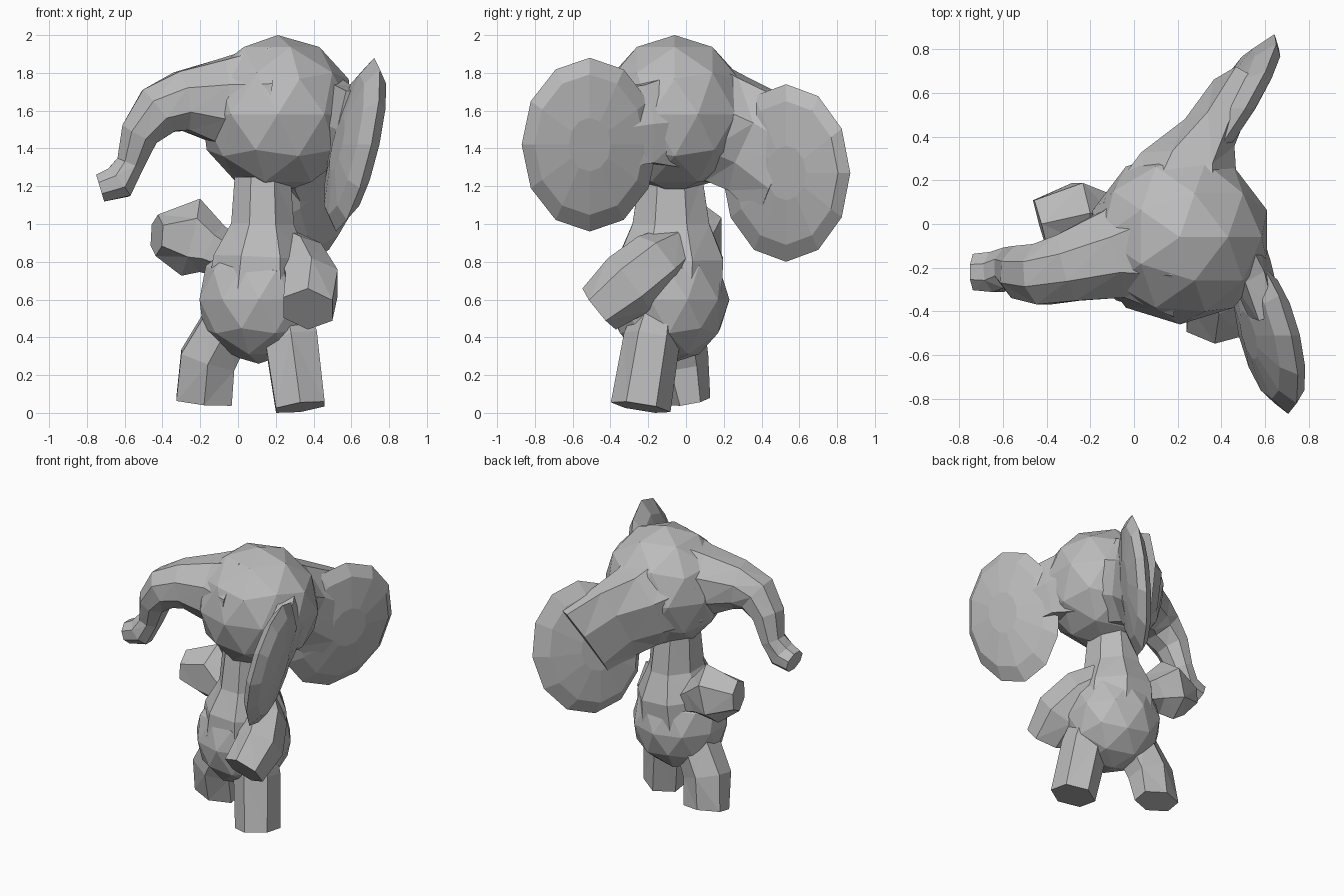
import bpy, bmesh, math
from mathutils import Vector, Matrix

cube = bpy.data.objects.get("Cube")
if cube:
    bpy.data.objects.remove(cube)

grey = bpy.data.materials.new("elephant_grey")
grey.use_nodes = True
shade = (.5, .5, .5, 1)
grey.diffuse_color = shade
grey.node_tree.nodes["Principled BSDF"].inputs["Base Color"].default_value = shade

ALONG_X, ALONG_Y, ALONG_Z = Matrix.Identity(3)


def finish(name, bm):
    """Turn a bmesh into a flat shaded, triangulated grey object."""
    bmesh.ops.recalc_face_normals(bm, faces=bm.faces)
    bmesh.ops.triangulate(bm, faces=bm.faces)
    mesh = bpy.data.meshes.new(name)
    bm.to_mesh(mesh)
    bm.free()
    mesh.materials.append(grey)
    obj = bpy.data.objects.new(name, mesh)
    bpy.context.scene.collection.objects.link(obj)
    return obj


def blob(name, center, radii):
    """Faceted ellipsoid."""
    bm = bmesh.new()
    place = Matrix.Translation(center) @ Matrix.Diagonal(radii).to_4x4()
    bmesh.ops.create_icosphere(bm, subdivisions=2, radius=1, matrix=place)
    return finish(name, bm)


def skin(name, rings):
    """Bridge equal-length rings of points and cap both ends."""
    bm = bmesh.new()
    loops = [[bm.verts.new(point) for point in ring] for ring in rings]
    for lower, upper in zip(loops, loops[1:]):
        for i in range(len(lower)):
            bm.faces.new((lower[i - 1], lower[i], upper[i], upper[i - 1]))
    bm.faces.new(loops[0])
    bm.faces.new(loops[-1])
    return finish(name, bm)


def limb(name, wide_axis, sides, *stations):
    """Sweep an oval along stations of (x, y, z, half width, half depth)."""
    centers = [Vector(station[:3]) for station in stations]
    last = len(centers) - 1
    rings = []
    for i, center in enumerate(centers):
        along = centers[min(i + 1, last)] - centers[max(i - 1, 0)]
        along.normalize()
        across = (wide_axis - along * along.dot(wide_axis)).normalized()
        deep = along.cross(across)
        width, depth = stations[i][3:]
        angles = [math.tau * (side + .5) / sides for side in range(sides)]
        rings.append([center + across * width * math.cos(angle)
                      + deep * depth * math.sin(angle) for angle in angles])
    return skin(name, rings)


def ear(name, center, half_width, half_height, slope_y, slope_z, sides=12):
    """Domed oval slab leaning sideways by the two slopes."""
    rings = []
    for layer in range(-2, 3):
        latitude = layer * math.pi / 5
        ring = []
        for side in range(sides):
            angle = math.tau * side / sides
            y = half_width * math.cos(angle) * math.cos(latitude)
            z = half_height * math.sin(angle) * math.cos(latitude)
            x = slope_y * y + slope_z * z + math.sin(latitude) / 10
            ring.append(Vector(center) + Vector((x, y, z)))
        rings.append(ring)
    return skin(name, rings)


# Head, and trunk flowing out of it sideways and down
blob("head", (.21, -.06, 1.58), (.42, .4, .42))
limb("trunk", ALONG_Y, 8,
     (.1, -.1, 1.62, .36, .35),
     (-.1, -.14, 1.65, .22, .24),
     (-.3, -.2, 1.65, .17, .17),
     (-.42, -.23, 1.6, .15, .15),
     (-.52, -.22, 1.48, .13, .11),
     (-.57, -.2, 1.32, .1, .08),
     (-.63, -.22, 1.22, .1, .1),
     (-.73, -.22, 1.19, .09, .08))

# Ears and the roots that blend them into the head
ear("left_ear", (.44, .53, 1.27), .34, .47, .6, .15)
limb("left_ear_root", ALONG_Z, 8,
     (.2, 0, 1.56, .37, .38),
     (.24, .22, 1.5, .31, .25),
     (.32, .37, 1.43, .31, .14),
     (.42, .55, 1.3, .35, .11))
ear("right_ear", (.62, -.51, 1.42), .36, .46, -.24, .22)
limb("right_ear_root", ALONG_Z, 6,
     (.4, -.06, 1.55, .3, .2),
     (.54, -.22, 1.53, .24, .1),
     (.6, -.4, 1.5, .24, .08))

# Round belly with a chest narrowing to the neck
blob("belly", (.11, -.09, .6), (.33, .32, .34))
limb("chest", ALONG_X, 8,
     (.11, -.09, .6, .3, .3),
     (.12, -.08, .82, .27, .3),
     (.13, -.08, 1, .18, .22),
     (.13, -.08, 1.25, .16, .18))

# Right arm raised outward, left arm reaching forward
limb("right_arm", ALONG_Y, 6,
     (0, 0, .8, .1, .1),
     (-.14, .02, .87, .13, .14),
     (-.25, .05, .93, .16, .21),
     (-.43, 0, .94, .13, .11))
limb("left_arm", ALONG_X, 6,
     (.24, -.05, .87, .11, .13),
     (.33, -.15, .8, .14, .17),
     (.39, -.3, .68, .16, .18),
     (.37, -.46, .55, .15, .14))

# Legs in mid-step
limb("left_leg", ALONG_X, 6,
     (.24, -.13, .64, .13, .1),
     (.28, -.18, .4, .16, .15),
     (.33, -.24, .03, .15, .16))
limb("right_leg", ALONG_X, 6,
     (-.03, -.06, .52, .15, .15),
     (-.16, -.02, .28, .17, .14),
     (-.18, .02, .06, .17, .11))
